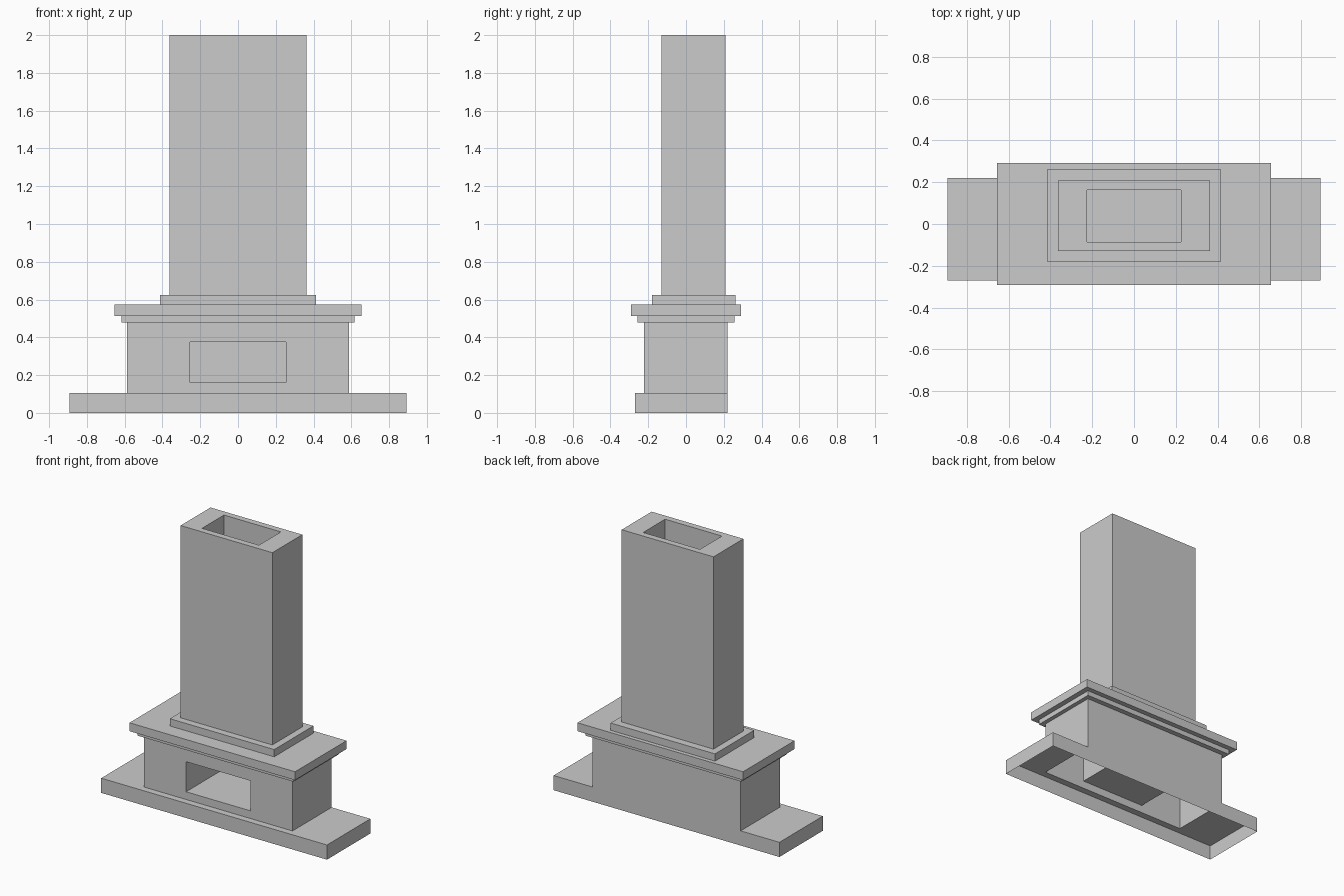
import bpy
import bmesh

if "Cube" in bpy.data.objects:
    bpy.data.objects.remove(bpy.data.objects["Cube"])


def flat(hx, y0, y1, z):
    """Horizontal rectangular ring."""
    return [(-hx, y0, z), (hx, y0, z), (hx, y1, z), (-hx, y1, z)]


def upright(hx, z0, z1, y):
    """Vertical rectangular ring facing the front."""
    return [(-hx, y, z0), (hx, y, z0), (hx, y, z1), (-hx, y, z1)]


def loft(bm, rings, sides=(0, 1, 2, 3), cap=False):
    """Skin a series of rings, optionally closing the last one."""
    loops = [[bm.verts.new(p) for p in ring] for ring in rings]
    for a, b in zip(loops, loops[1:]):
        for i in sides:
            j = (i + 1) % 4
            face = bm.faces.new((a[i], a[j], b[j], b[i]))
            if face.calc_area() < 1e-7:
                bm.faces.remove(face)
    if cap:
        bm.faces.new(loops[-1])


def finish(bm, name):
    bmesh.ops.remove_doubles(bm, verts=bm.verts, dist=1e-5)
    mesh = bpy.data.meshes.new(name)
    bm.to_mesh(mesh)
    bm.free()
    bpy.context.collection.objects.link(bpy.data.objects.new(name, mesh))


BODY = (0.587, -0.222, 0.22)
PLINTH = (0.413, -0.181, 0.262)
STACK = (0.363, -0.13, 0.208)
FLUE = (0.225, -0.085, 0.163)

# Hearth slab: open underneath, with a hole under the surround
bm = bmesh.new()
loft(bm, [flat(0.893, -0.27, 0.22, 0), flat(0.893, -0.27, 0.22, 0.105),
          flat(*BODY, 0.105)])
finish(bm, "hearth")

# Surround walls and front panel with the recessed firebox
bm = bmesh.new()
loft(bm, [flat(*BODY, 0.105), flat(*BODY, 0.478)], sides=(1, 2, 3))
loft(bm, [upright(BODY[0], 0.105, 0.478, BODY[1]),
          upright(0.255, 0.16, 0.375, BODY[1]),
          upright(0.255, 0.16, 0.375, 0.2)], cap=True)
finish(bm, "firebox_surround")

# Stepped mantel
bm = bmesh.new()
lower = (0.617, -0.256, 0.256)
shelf = (0.655, -0.291, 0.291)
loft(bm, [flat(*BODY, 0.478), flat(*lower, 0.478), flat(*lower, 0.513),
          flat(*shelf, 0.513), flat(*shelf, 0.573), flat(*PLINTH, 0.573)])
finish(bm, "mantel")

# Chimney with its plinth and hollow flue
bm = bmesh.new()
loft(bm, [flat(*PLINTH, 0.573), flat(*PLINTH, 0.625), flat(*STACK, 0.625),
          flat(*STACK, 2.0), flat(*FLUE, 2.0), flat(*FLUE, 0.625)], cap=True)
finish(bm, "chimney")
